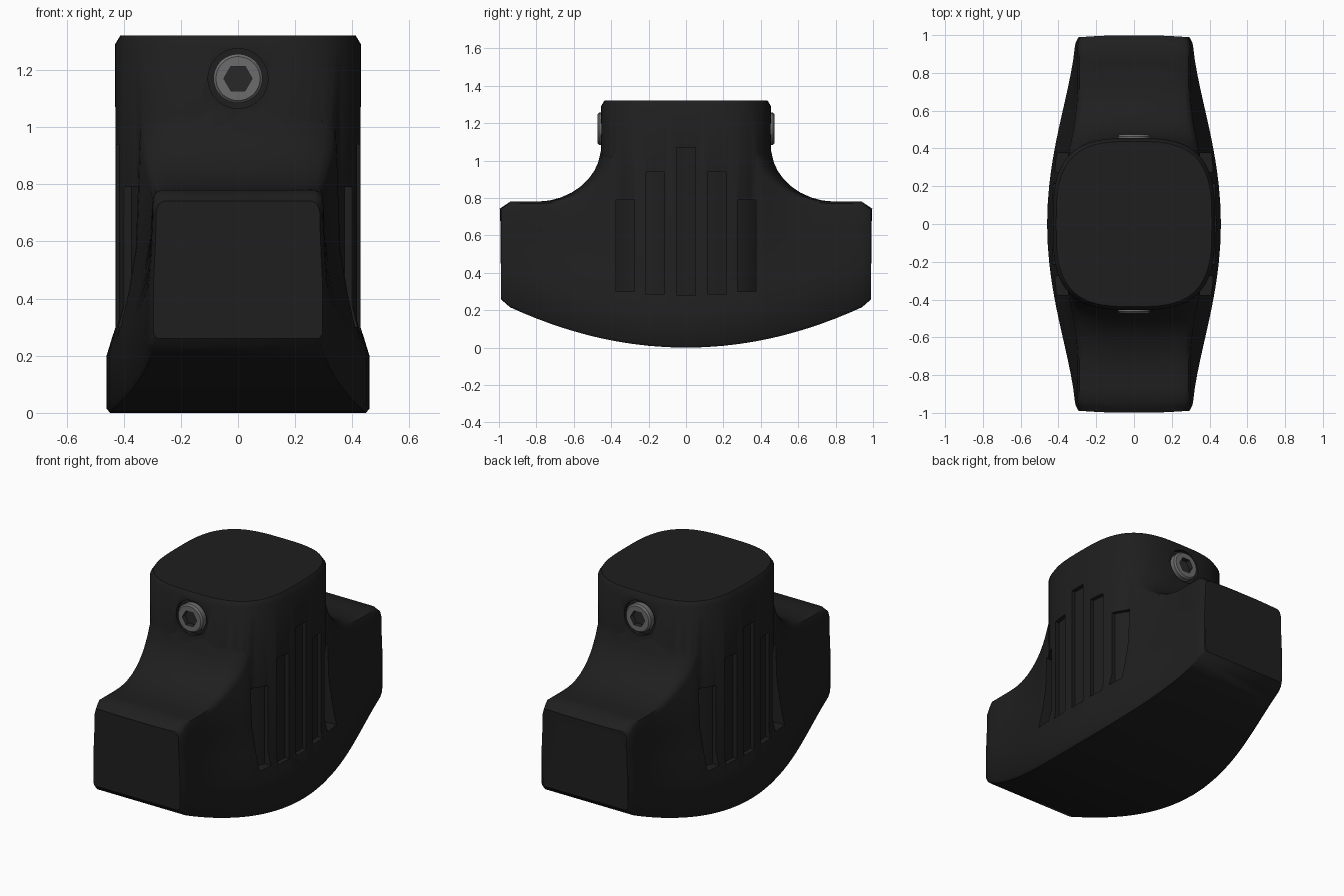
import bpy, bmesh, math

if "Cube" in bpy.data.objects:
    bpy.data.objects.remove(bpy.data.objects["Cube"])

def material(name, v):
    m = bpy.data.materials.new(name)
    m.diffuse_color = (v, v, v, 1)
    m.use_nodes = True
    m.node_tree.nodes["Principled BSDF"].inputs["Base Color"].default_value = m.diffuse_color
    return m

BLACK = material("black rubber", 0.0135)
STEEL = material("grey steel", 0.15)
SOCKET = material("dark socket", 0.022)

def loft(name, rings, mat):
    """Skin a list of equal-length closed rings and cap both ends."""
    bm = bmesh.new()
    rows = [[bm.verts.new(p) for p in r] for r in rings]
    n = len(rows[0])
    for a, b in zip(rows, rows[1:]):
        for i in range(n):
            bm.faces.new((a[i], a[(i + 1) % n], b[(i + 1) % n], b[i]))
    bm.faces.new(rows[0][::-1])
    bm.faces.new(rows[-1])
    bmesh.ops.recalc_face_normals(bm, faces=bm.faces)
    me = bpy.data.meshes.new(name)
    bm.to_mesh(me)
    bm.free()
    me.materials.append(mat)
    ob = bpy.data.objects.new(name, me)
    bpy.context.collection.objects.link(ob)
    return ob

def boolean(target, other, op):
    m = target.modifiers.new("bool", "BOOLEAN")
    m.operation, m.solver, m.object = op, "EXACT", other
    bpy.context.view_layer.objects.active = target
    bpy.ops.object.modifier_apply(modifier=m.name)
    bpy.data.objects.remove(other, do_unlink=True)

def smooth(ob, deg):
    bpy.ops.object.select_all(action="DESELECT")
    ob.select_set(True)
    bpy.context.view_layer.objects.active = ob
    bpy.ops.object.shade_smooth_by_angle(angle=math.radians(deg))

# Column plan: rounded square
CX, CY, EXP = 0.43, 0.455, 3.1

def column_x(y):
    return CX * (1 - abs(y / CY) ** EXP) ** (1 / EXP)

def column_ring(z, inset, n=72):
    pts = []
    for i in range(n):
        t = 2 * math.pi * i / n
        c, s = math.cos(t), math.sin(t)
        pts.append((math.copysign(abs(c) ** (2 / EXP), c) * (CX - inset),
                    math.copysign(abs(s) ** (2 / EXP), s) * (CY - inset), z))
    return pts

def fillet_z(x, y):
    """Height of the wing top, sweeping up to the column wall."""
    f = (abs(x / CX) ** EXP + abs(y / CY) ** EXP) ** (1 / EXP)
    d = math.hypot(x, y) * (f - 1) / max(f, 0.01)
    if d >= 0.35:
        return 0.78
    q = min(1 - d / 0.35, 1.0)
    return 1.08 - 0.30 * math.sqrt(1 - q * q)

# Curved foot: cross-sections along y
def section(y):
    a = abs(y)
    end = max(0, (a - 0.97) / 0.03)
    w = 0.31 + 0.15 * (1 - a * a) ** 1.8 - 0.015 * end
    zb = 0.244 * a * a + 0.016 * end
    zs = 0.2 + 0.27 * a * a
    drop = max(0, a - 0.94) * 0.65
    g = min(max((0.75 - a) / 0.35, 0), 1)
    wt = 0.298 - 0.012 * end + 0.045 * g * g
    h = 0.78 - drop - zs
    half = [(w - 0.012, zb), (w, zb + 0.015), (w, zs),
            (wt + (w - wt) * 0.5, zs + 0.33 * h),
            (wt + (w - wt) * 0.18, zs + 0.62 * h)]
    for k, c in ((1, 0.035), (0.97, 0.01), (0.9, 0), (0.75, 0), (0.55, 0), (0.3, 0)):
        half.append((wt * k, fillet_z(wt * k, a) - c - drop))
    bulge = lambda x: y * (1 - 0.012 * (x / 0.3) ** 2) if a > 0.96 else y
    return [(x, bulge(x), z) for x, z in half] + [(-x, bulge(x), z) for x, z in half[::-1]]

ys = [0, 0.1, 0.2, 0.28, 0.34, 0.38, 0.41, 0.435, 0.455, 0.47, 0.49, 0.52, 0.56,
      0.61, 0.67, 0.73, 0.8, 0.87, 0.94, 0.975, 1.0]
body = loft("body", [section(y) for y in [-v for v in ys[:0:-1]] + ys], BLACK)

# Upright column with chamfered top
column = loft("column", [column_ring(0.12, 0), column_ring(1.29, 0),
                         column_ring(1.32, 0.018)], BLACK)
boolean(body, column, "UNION")

# Five grip grooves on each side
grooves = [(-0.325, 0.30, 0.79), (-0.165, 0.285, 0.94), (0, 0.28, 1.07),
           (0.165, 0.285, 0.94), (0.325, 0.30, 0.79)]
for side in (-1, 1):
    for yc, z0, z1 in grooves:
        row = [yc - 0.05 + 0.02 * i for i in range(6)]
        plan = [(side * (column_x(y) - 0.025), y) for y in row]
        plan += [(side * 0.6, row[-1]), (side * 0.6, row[0])]
        cutter = loft("groove_cutter", [[(x, y, z) for x, y in plan]
                                        for z in (z0, z1)], BLACK)
        boolean(body, cutter, "DIFFERENCE")

# Bolt recesses and socket bolts, front and back
BZ = 1.17

def bolt_ring(side, y, r, hexa=False, n=36):
    pts = []
    for i in range(n):
        t = 2 * math.pi * i / n
        k = r / math.cos(t % (math.pi / 3) - math.pi / 6) if hexa else r
        pts.append((k * math.cos(t), side * y, BZ + k * math.sin(t)))
    return pts

for side, label in ((-1, "front"), (1, "back")):
    cutter = loft("recess_cutter", [bolt_ring(side, 0.432, 0.105),
                                    bolt_ring(side, 0.6, 0.105)], BLACK)
    boolean(body, cutter, "DIFFERENCE")
    bolt = loft(label + "_bolt", [bolt_ring(side, 0.42, 0.086),
                                  bolt_ring(side, 0.464, 0.086),
                                  bolt_ring(side, 0.473, 0.077),
                                  bolt_ring(side, 0.473, 0.043, True),
                                  bolt_ring(side, 0.445, 0.043, True)], STEEL)
    bolt.data.materials.append(SOCKET)
    for p in bolt.data.polygons:
        c = p.center
        if math.hypot(c.x, c.z - BZ) < 0.051 and 0.43 < abs(c.y) < 0.47:
            p.material_index = 1
    smooth(bolt, 30)

smooth(body, 42)
